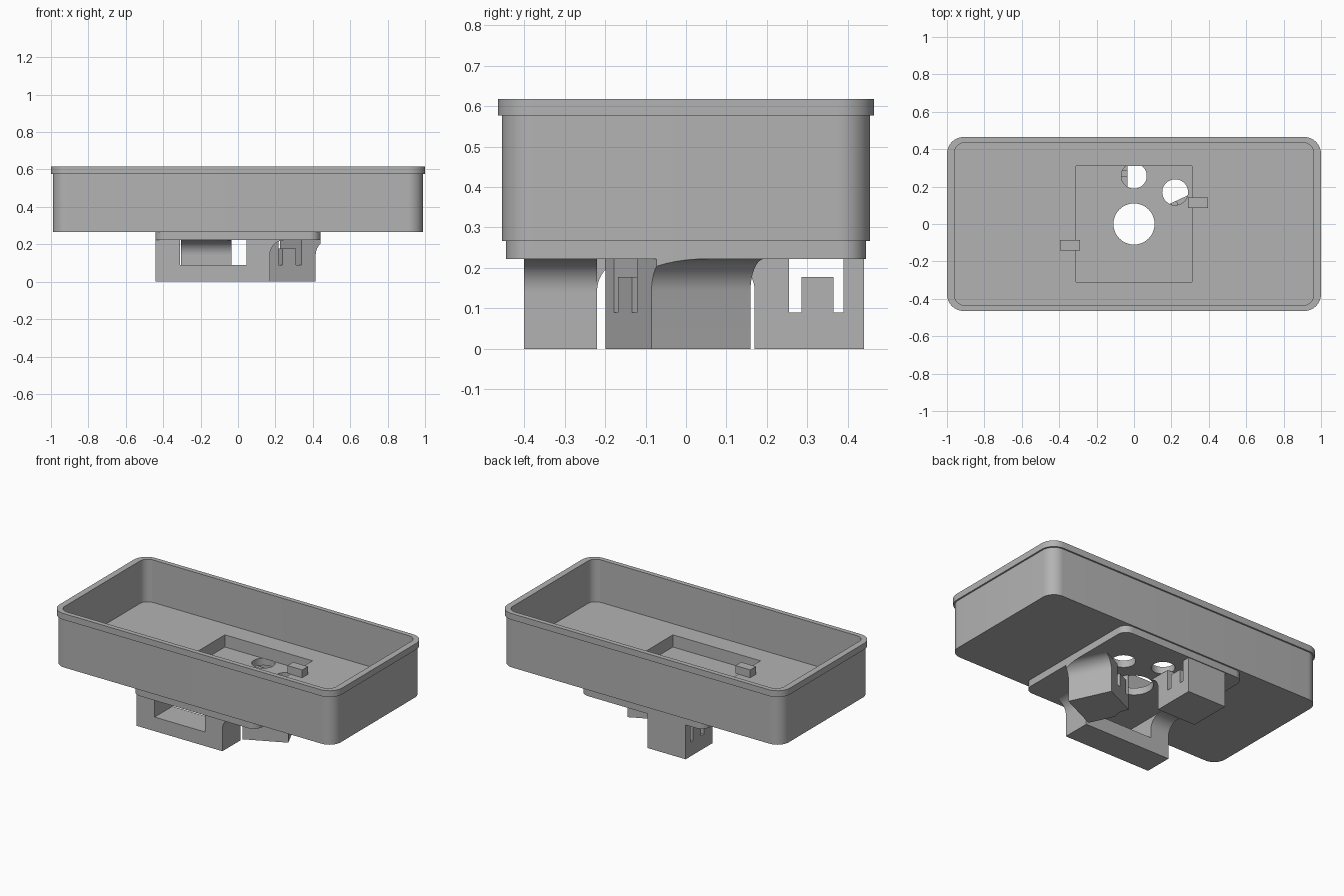
import bpy, bmesh
from math import sin, cos, pi, radians
from mathutils import Matrix, Vector

if "Cube" in bpy.data.objects:
    bpy.data.objects.remove(bpy.data.objects["Cube"])

grey = bpy.data.materials.new("plain_grey")
grey.use_nodes = True
GREY = (0.45, 0.45, 0.45, 1)
grey.diffuse_color = GREY
grey.node_tree.nodes["Principled BSDF"].inputs["Base Color"].default_value = GREY

LEG_TOP, PLATE_TOP, FLOOR, LIP, TOP = 0.222, 0.267, 0.345, 0.577, 0.617
FLARE = 0.08


def prism(name, outline, start, end, axis="z"):
    """Extrude a 2D outline along z, or an upright (side, z) outline along x or y."""
    place = {"x": lambda a, b, t: (t, a, b),
             "y": lambda a, b, t: (a, t, b),
             "z": lambda a, b, t: (a, b, t)}[axis]
    bm = bmesh.new()
    face = bm.faces.new([bm.verts.new(place(a, b, start)) for a, b in outline])
    grown = bmesh.ops.extrude_face_region(bm, geom=[face])["geom"]
    shift = Vector(place(0, 0, end - start))
    bmesh.ops.translate(bm, vec=shift, verts=[v for v in grown if isinstance(v, bmesh.types.BMVert)])
    bmesh.ops.recalc_face_normals(bm, faces=bm.faces)
    mesh = bpy.data.meshes.new(name)
    bm.to_mesh(mesh)
    bm.free()
    mesh.materials.append(grey)
    obj = bpy.data.objects.new(name, mesh)
    bpy.context.collection.objects.link(obj)
    return obj


def box(name, x0, x1, y0, y1, z0, z1):
    return prism(name, [(x0, y0), (x1, y0), (x1, y1), (x0, y1)], z0, z1)


def rounded(name, hx, hy, r, z0, z1, steps=10):
    """Rounded rectangular slab centred on the origin."""
    pts = []
    for i, (sx, sy) in enumerate([(1, 1), (-1, 1), (-1, -1), (1, -1)]):
        for k in range(steps + 1):
            a = (i + k / steps) * pi / 2
            pts.append((sx * (hx - r) + r * cos(a), sy * (hy - r) + r * sin(a)))
    return prism(name, pts, z0, z1)


def cylinder(name, x, y, r, z0, z1, n=48):
    pts = [(x + r * cos(2 * pi * k / n), y + r * sin(2 * pi * k / n)) for k in range(n)]
    return prism(name, pts, z0, z1)


def cut(obj, *cutters):
    """Subtract the cutters one by one and remove them."""
    for c in cutters:
        mod = obj.modifiers.new("cut", "BOOLEAN")
        mod.operation, mod.solver, mod.object = "DIFFERENCE", "EXACT", c
        bpy.context.view_layer.update()
        mesh = bpy.data.meshes.new_from_object(obj.evaluated_get(bpy.context.evaluated_depsgraph_get()))
        obj.modifiers.clear()
        obj.data = mesh
        bpy.data.objects.remove(c)
    return obj


def cove(edge, sign, steps=12):
    """Concave quarter arc from the underside of the plate down to a leg wall."""
    out = []
    for k in range(steps + 1):
        a = pi / 2 * (1 - k / steps)
        out.append((edge + sign * FLARE * (1 - cos(a)), LEG_TOP - FLARE + FLARE * sin(a)))
    return out


def centre_hole():
    return cylinder("hole_cutter", 0, 0, 0.11, -0.1, 0.5)


# Tray with a lip, a hollow and a square opening in its floor
tray = rounded("tray", 0.99, 0.455, 0.08, PLATE_TOP, LIP)
cut(tray, rounded("hollow_cutter", 0.96, 0.435, 0.055, FLOOR, 0.8),
    box("opening_cutter", -0.31, 0.31, -0.31, 0.31, 0.2, 0.5))
lip = rounded("tray_lip", 1.0, 0.465, 0.09, LIP, TOP)
cut(lip, rounded("hollow_cutter", 0.96, 0.435, 0.055, 0.5, 0.8))

# Small retaining tabs that overhang the opening
for name, s in (("left_tab", 1), ("right_tab", -1)):
    xs, ys = sorted((s * 0.29, s * 0.395)), sorted((s * 0.085, s * 0.143))
    box(name, *xs, *ys, FLOOR, FLOOR + 0.05)

# Mounting plate with cable holes
plate = rounded("mounting_plate", 0.442, 0.445, 0.06, LEG_TOP, PLATE_TOP)
cut(plate, centre_hole(),
    cylinder("cable_cutter", 0, 0.257, 0.068, 0.1, 0.4),
    cylinder("cable_cutter", 0.22, 0.17, 0.069, 0.1, 0.4))


# Clip legs: square block, flared on one side, with a tongue between slots
def clip_leg(name, x, y, turn):
    h = 0.135
    leg = prism(name, [(h, 0), (h, LEG_TOP)] + cove(-h, -1) + [(-h, 0)], -h, h, "x")
    slot = [(-0.05, 0.09), (-0.02, 0.09), (-0.02, 0.177), (0.06, 0.177),
            (0.06, 0.09), (0.085, 0.09), (0.085, 0.3), (-0.05, 0.3)]
    cut(leg, prism("slot_cutter", slot, -0.3, 0.3, "x"))
    leg.data.transform(Matrix.Translation((x, y, 0)) @ Matrix.Rotation(radians(turn), 4, "Z"))
    cut(leg, centre_hole(), box("edge_cutter", 0.442, 0.7, -0.6, 0.6, -0.1, 0.5))
    return leg


clip_leg("back_clip_leg", -0.171, 0.305, 0)
clip_leg("side_clip_leg", 0.236, -0.02, 115)

# Front bracket: windowed bar flared to the back and at its left end
profile = [(-0.4, 0), (-0.4, LEG_TOP)] + cove(-0.22, 1) + [(-0.22, 0)]
bracket = prism("front_bracket", profile, -0.44, 0.17, "x")
cut(bracket, box("window_cutter", -0.31, 0.045, -0.6, 0, 0.09, 0.3))
prism("bracket_end_flare", cove(0.17, 1) + [(0.17, LEG_TOP)], -0.4, -0.22, "y")

# Smooth the rounded corners, keep the hard edges
bpy.ops.object.select_all(action="DESELECT")
for obj in bpy.context.collection.objects:
    if obj.type == "MESH" and obj.data.materials and obj.data.materials[0] == grey:
        obj.select_set(True)
        bpy.context.view_layer.objects.active = obj
bpy.ops.object.shade_smooth_by_angle(angle=radians(30))
